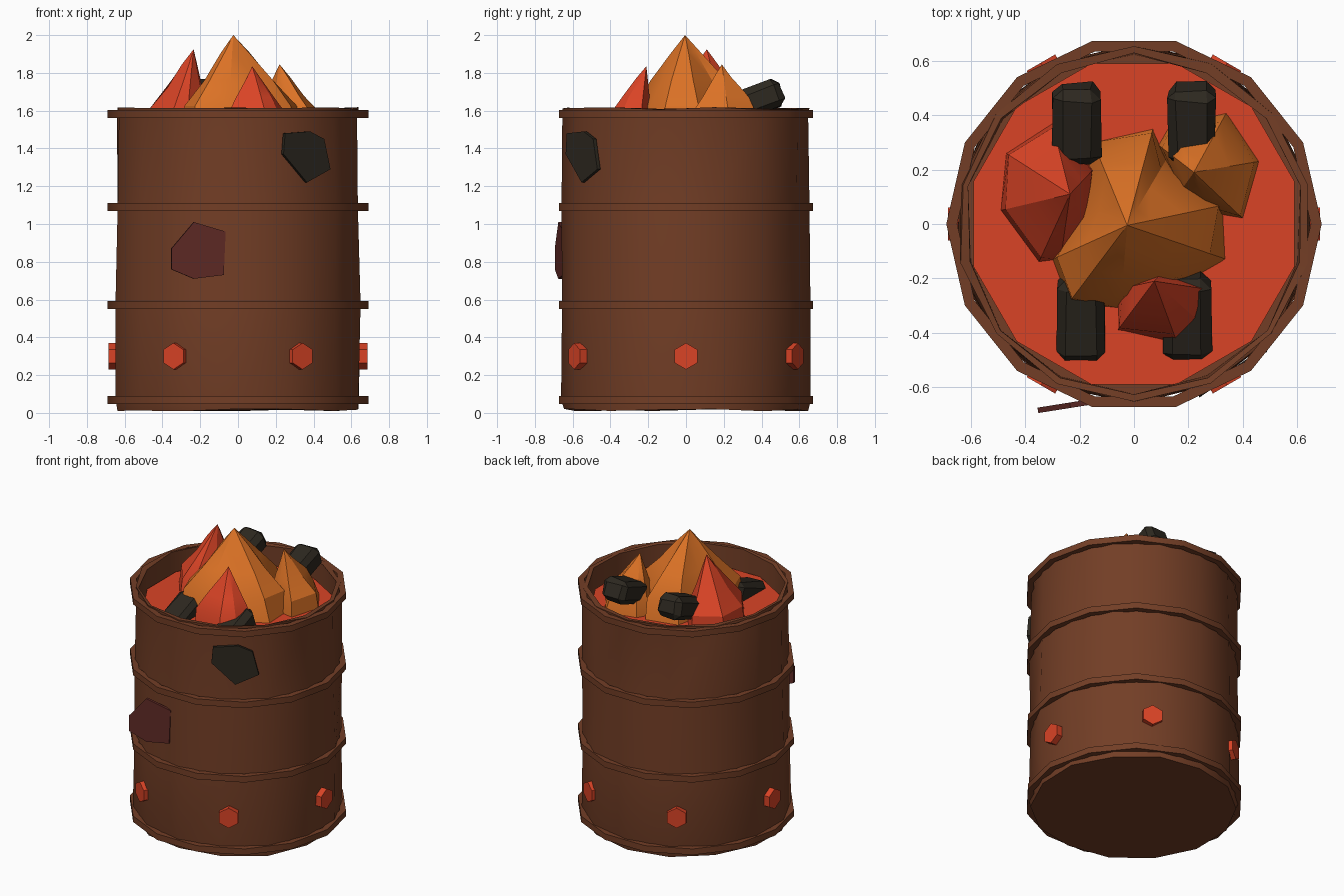
import bpy
import bmesh
import math
import random
from mathutils import Matrix, Vector

random.seed(4)

default_cube = bpy.data.objects.get("Cube")
if default_cube:
    bpy.data.objects.remove(default_cube, do_unlink=True)


def make_material(name, red, green, blue):
    material = bpy.data.materials.new(name)
    material.use_nodes = True
    color = (red, green, blue, 1)
    material.diffuse_color = color
    material.node_tree.nodes["Principled BSDF"].inputs["Base Color"].default_value = color
    return material


rust = make_material("rust brown", 0.17, 0.048, 0.019)
ember = make_material("ember red", 0.7, 0.057, 0.019)
orange = make_material("flame orange", 0.72, 0.17, 0.019)
charcoal = make_material("charcoal", 0.026, 0.021, 0.014)
maroon = make_material("dark maroon", 0.115, 0.023, 0.019)


def finish(bm, name, material, smooth_angle=None):
    """Turn a bmesh into a named object with one colour."""
    bmesh.ops.recalc_face_normals(bm, faces=bm.faces)
    mesh = bpy.data.meshes.new(name)
    bm.to_mesh(mesh)
    bm.free()
    mesh.materials.append(material)
    part = bpy.data.objects.new(name, mesh)
    bpy.context.collection.objects.link(part)
    if smooth_angle:
        bpy.ops.object.select_all(action="DESELECT")
        part.select_set(True)
        bpy.context.view_layer.objects.active = part
        bpy.ops.object.shade_smooth_by_angle(angle=math.radians(smooth_angle))
    return part


def add_ring(bm, radius, z, sides, turn, wobble=0):
    verts = []
    for i in range(sides):
        angle = turn + math.tau * i / sides
        r = radius + random.uniform(-wobble, wobble)
        height = z + random.uniform(-wobble, wobble)
        verts.append(bm.verts.new((r * math.cos(angle), r * math.sin(angle), height)))
    return verts


def bridge(bm, lower, upper):
    for i in range(len(lower)):
        j = (i + 1) % len(lower)
        bm.faces.new((lower[i], lower[j], upper[j], upper[i]))


SIDES = 14

# Open drum with a slightly dented wall, its vertices at front and back
bm = bmesh.new()
drum_profile = [(0.65, 0.015), (0.66, 0.07), (0.66, 0.57), (0.655, 1.09),
                (0.65, 1.58), (0.648, 1.612), (0.622, 1.612), (0.622, 1.42)]
rings = [add_ring(bm, r, z, SIDES, math.pi / 2, 0.007) for r, z in drum_profile]
for lower, upper in zip(rings, rings[1:]):
    bridge(bm, lower, upper)
bm.faces.new(rings[0])
bm.faces.new(rings[-1])
finish(bm, "drum", rust, 35)

# Four hoops, turned half a side against the drum
for index, z in enumerate((0.068, 0.572, 1.09, 1.583)):
    bm = bmesh.new()
    half = 0.021
    loop = [add_ring(bm, r, z + dz, SIDES, 0)
            for r, dz in ((0.69, -half), (0.69, half), (0.65, half), (0.65, -half))]
    for k in range(4):
        bridge(bm, loop[k], loop[(k + 1) % 4])
    finish(bm, f"hoop_{index + 1}", rust, 35)

# Glowing bed
BED = 1.48
bm = bmesh.new()
bed = [add_ring(bm, 0.61, z, 12, math.pi / 12) for z in (BED - 0.04, BED)]
bridge(bm, *bed)
bm.faces.new(bed[0])
bm.faces.new(bed[1])
finish(bm, "ember_bed", ember)

# Six hexagonal bolts
for i in range(6):
    bm = bmesh.new()
    bmesh.ops.create_cone(bm, cap_ends=True, segments=6, radius1=0.07, radius2=0.07, depth=0.045)
    place = (Matrix.Rotation(math.tau * i / 6, 4, "Z")
             @ Matrix.Translation((0.662, 0, 0.3))
             @ Matrix.Rotation(math.pi / 2, 4, "Y"))
    tallest = max((place @ v.co).z for v in bm.verts)
    if tallest < 0.365:
        place = place @ Matrix.Rotation(math.pi / 6, 4, "Z")
    bm.transform(place)
    finish(bm, f"bolt_{i + 1}", ember)


def patch(name, material, centre, normal_angle, outline):
    """Thin irregular plate; the outline is (sideways, up) about the centre."""
    bm = bmesh.new()
    normal = Vector((math.cos(normal_angle), math.sin(normal_angle), 0))
    side = Vector((-normal.y, normal.x, 0))
    layers = []
    for offset in (-0.01, 0.01):
        layers.append([bm.verts.new(Vector(centre) + side * u + Vector((0, 0, v)) + normal * offset)
                       for u, v in outline])
    bridge(bm, *layers)
    bm.faces.new(layers[0])
    bm.faces.new(layers[1])
    finish(bm, name, material)


patch("dark_patch", charcoal, (0.36, -0.545, 1.36), math.radians(-56),
      [(-0.14, 0.12), (-0.15, 0.01), (0, -0.14), (0.15, -0.07), (0.11, 0.09), (0.02, 0.13)])
patch("maroon_patch", maroon, (-0.215, -0.663, 0.86), math.radians(-81),
      [(-0.14, 0.01), (-0.02, 0.15), (0.15, 0.1), (0.14, -0.13), (-0.02, -0.15), (-0.14, -0.1)])


# Chamfered charcoal logs, tilted up toward the back
def log(name, x, y, z, length):
    bm = bmesh.new()
    bmesh.ops.create_cube(bm, size=1)
    bm.transform(Matrix.Diagonal((0.175, length, 0.15, 1)))
    bmesh.ops.bevel(bm, geom=bm.edges[:], offset=0.034, segments=1, affect="EDGES")
    for v in bm.verts:
        v.co += Vector([random.uniform(-0.006, 0.006) for _ in range(3)])
    bm.transform(Matrix.Translation((x, y, z)) @ Matrix.Rotation(math.radians(20), 4, "X"))
    finish(bm, name, charcoal)


for label, s in (("left", 1), ("right", -1)):
    log(f"back_log_{label}", s * 0.21, 0.37, 1.655, 0.29)
    log(f"front_log_{label}", s * 0.195, -0.34, 1.485, 0.32)


# Flames: a base outline that shrinks toward an off-centre tip
def flame(name, material, peak, outline):
    bm = bmesh.new()
    tip = Vector(peak)
    previous = None
    for rise, scale in ((-0.03, 1), (0.28, 0.9), (0.54, 0.59), (0.82, 0.23)):
        ring = []
        for x, y in outline:
            wobble = scale * (random.uniform(0.92, 1.08) if rise > 0 else 1)
            ring.append(bm.verts.new((tip.x + (x - tip.x) * wobble,
                                      tip.y + (y - tip.y) * wobble,
                                      BED + (tip.z - BED) * rise)))
        if previous:
            bridge(bm, previous, ring)
        else:
            bm.faces.new(ring)
        previous = ring
    top = bm.verts.new(tip)
    for i, v in enumerate(previous):
        bm.faces.new((v, previous[(i + 1) % len(previous)], top))
    finish(bm, name, material, 25)


flame("main_flame", orange, (-0.025, -0.005, 2),
      [(0.07, 0.35), (0.12, 0.24), (0.33, 0.07), (0.34, -0.13), (0.2, -0.21),
       (-0.05, -0.31), (-0.24, -0.29), (-0.3, -0.13), (-0.2, 0.08), (-0.15, 0.3)])
flame("side_flame", orange, (0.22, 0.19, 1.845),
      [(0.09, 0.29), (0.13, 0.36), (0.34, 0.41), (0.46, 0.23), (0.4, 0.02), (0.28, 0.04), (0.17, 0.12)])
flame("red_back_flame", ember, (-0.235, 0.11, 1.925),
      [(-0.47, 0.26), (-0.3, 0.37), (-0.15, 0.2), (-0.17, 0), (-0.27, -0.13), (-0.35, -0.14), (-0.49, 0.05)])
flame("red_front_flame", ember, (0.075, -0.21, 1.835),
      [(-0.06, -0.24), (-0.06, -0.39), (0.16, -0.44), (0.24, -0.36), (0.27, -0.24), (0.1, -0.18)])
